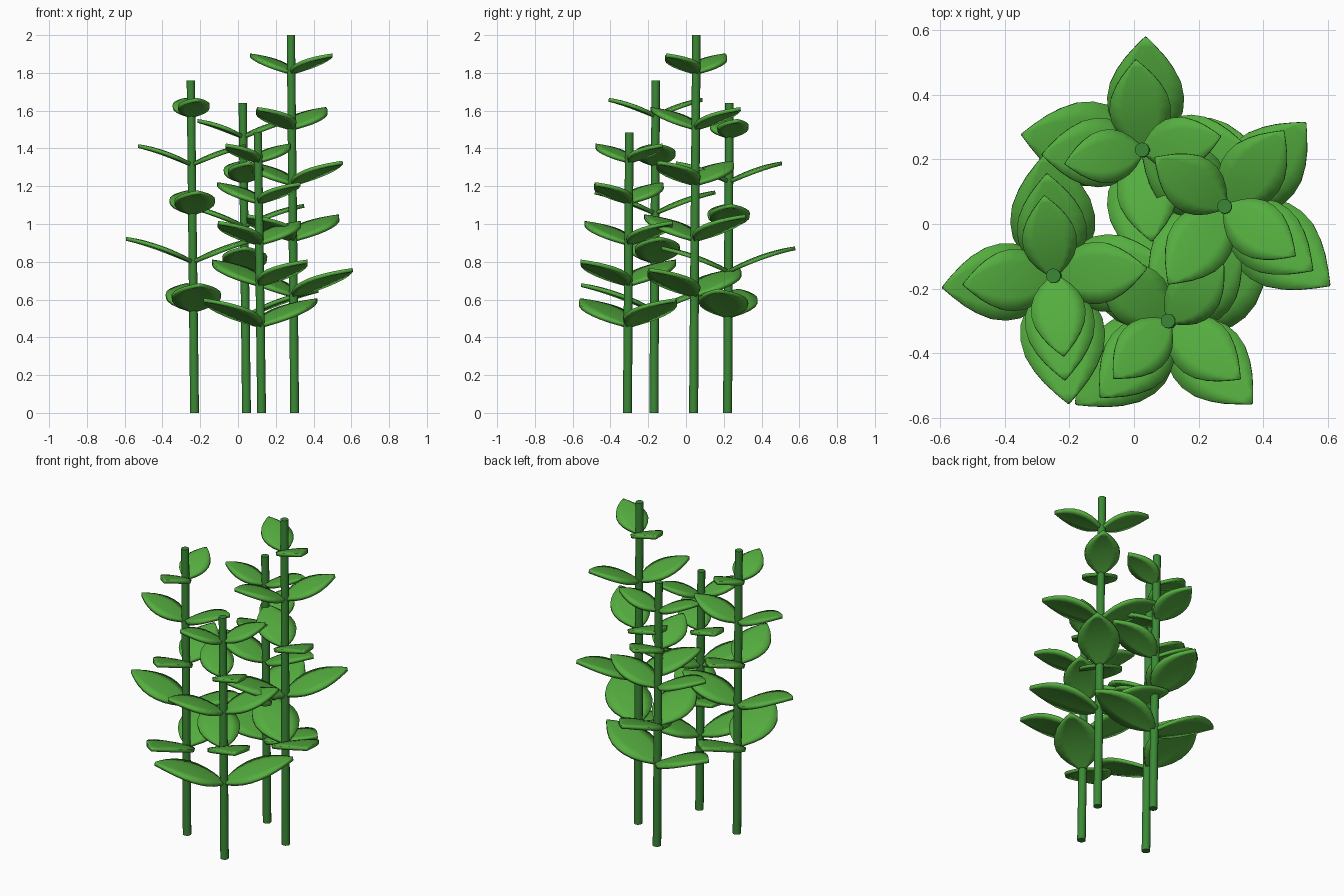
import bpy, bmesh, math
from mathutils import Vector

if "Cube" in bpy.data.objects:
    bpy.data.objects.remove(bpy.data.objects["Cube"])


def material(name, color):
    m = bpy.data.materials.new(name)
    m.diffuse_color = (*color, 1)
    m.use_nodes = True
    m.node_tree.nodes["Principled BSDF"].inputs["Base Color"].default_value = m.diffuse_color
    return m


LEAF = material("leaf green", (0.09, 0.42, 0.05))
STEM = material("stem green", (0.043, 0.25, 0.036))

# half-width of a leaf blade along its length
OUTLINE = [(0, .08), (.06, .3), (.14, .58), (.24, .82), (.36, .97), (.48, 1),
           (.6, .93), (.72, .75), (.82, .54), (.92, .27), (1, .03)]


def finish(bm, name, mat):
    mesh = bpy.data.meshes.new(name)
    bm.to_mesh(mesh)
    bm.free()
    mesh.materials.append(mat)
    ob = bpy.data.objects.new(name, mesh)
    bpy.context.collection.objects.link(ob)
    bpy.context.view_layer.objects.active = ob
    ob.select_set(True)
    bpy.ops.object.shade_smooth_by_angle(angle=math.radians(40))
    ob.select_set(False)
    return ob


def make_stem(base, top, height, radius=0.024):
    bm = bmesh.new()
    bmesh.ops.create_cone(bm, cap_ends=True, segments=14, radius1=radius,
                          radius2=radius * .93, depth=height)
    for v in bm.verts:
        at = top if v.co.z > 0 else base
        v.co += Vector((at[0], at[1], height / 2))
    finish(bm, "stem", STEM)


def make_leaf(origin, angle, length):
    """Arched pointed blade that rises away from the stem."""
    bm = bmesh.new()
    out = Vector((math.cos(angle), math.sin(angle), 0))
    side = Vector((-out.y, out.x, 0))
    rows = []
    for t, w in OUTLINE:
        rise = 0.35 * length * (1.6 * t - 0.6 * t * t)
        row = []
        for s in (-1, -.55, 0, .55, 1):
            bulge = -0.02 * length * s * s * w
            p = origin + out * length * t + side * (s * w * .335 * length)
            row.append(bm.verts.new(p + Vector((0, 0, rise + bulge))))
        rows.append(row)
    for a, b in zip(rows, rows[1:]):
        for i in range(4):
            bm.faces.new((a[i], b[i], b[i + 1], a[i + 1]))
    ob = finish(bm, "leaf", LEAF)
    thick = ob.modifiers.new("thickness", 'SOLIDIFY')
    thick.thickness = 0.02
    thick.offset = 0


# base, top, height, lowest and highest leaf level, shortest leaf,
# direction of the leaf pair at each level from the bottom up
PLANTS = [
    ((.30, .04), (.28, .055), 2.00, .62, 1.80, .265, (-37, 48, -36, 53, -35)),
    ((-.23, -.17), (-.25, -.16), 1.76, .54, 1.57, .25, (95, 5, 95, 5, 97)),
    ((.045, .22), (.025, .23), 1.64, .51, 1.46, .245, (-8, 90, 2, 95, 10)),
    ((.125, -.31), (.105, -.30), 1.485, .46, 1.33, .245, (40, -45, 47, -39, 46)),
]

for base, top, height, low, high, short, angles in PLANTS:
    make_stem(base, top, height)
    for i, deg in enumerate(angles):
        z = low + (high - low) * i / 4
        axis = Vector((*base, 0)).lerp(Vector((*top, height)), z / height)
        length = .39 + (short - .39) * i / 4
        # opposite pair of leaves
        for turn in (0, 180):
            make_leaf(axis, math.radians(deg + turn), length)
